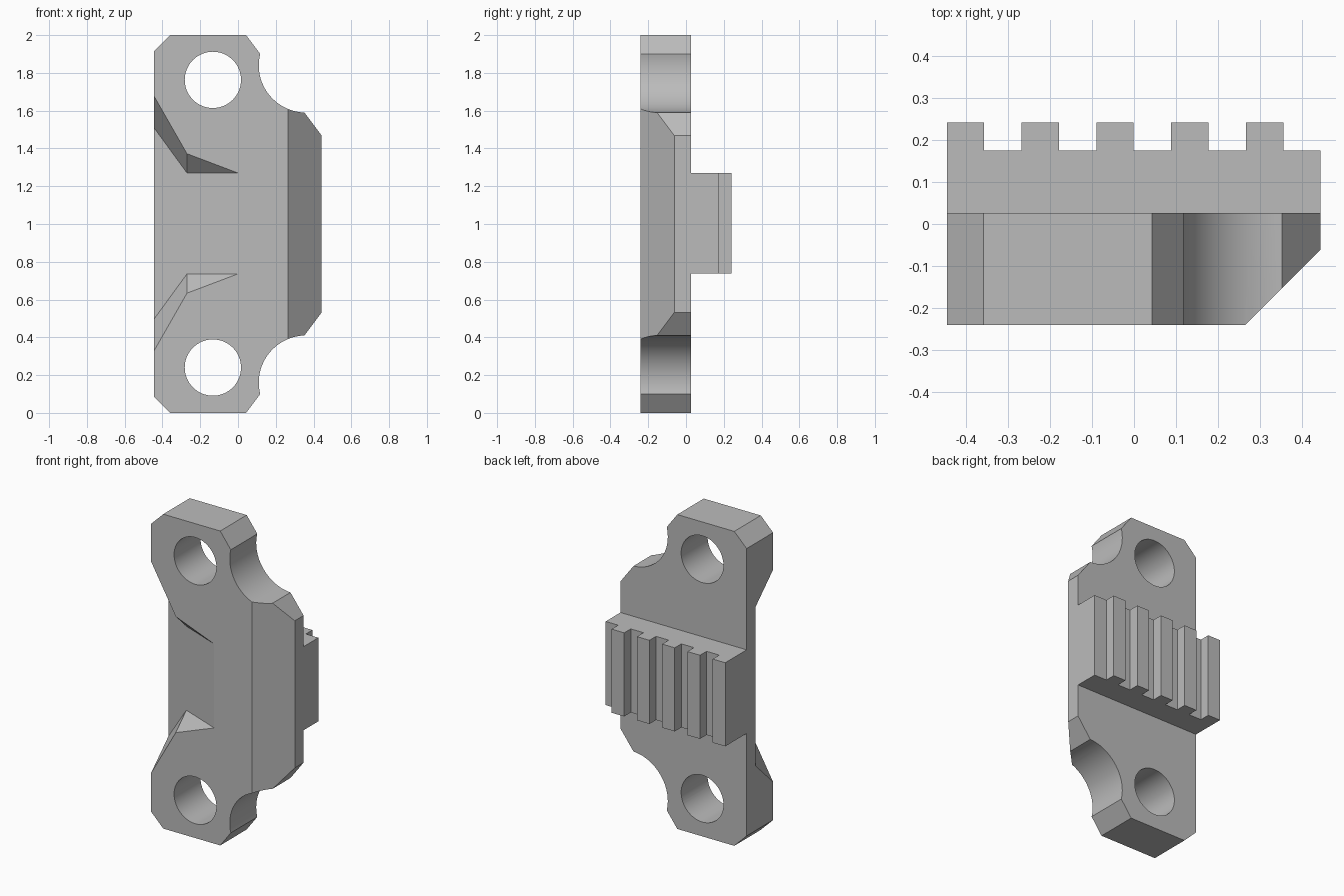
import bpy
import bmesh
from math import cos, sin, radians
from mathutils import Vector

cube = bpy.data.objects.get("Cube")
if cube:
    bpy.data.objects.remove(cube, do_unlink=True)

LEFT, RIGHT = -0.445, 0.443
FRONT, BACK = -0.24, 0.026

grey = bpy.data.materials.new("plain_grey")
grey.use_nodes = True
grey.diffuse_color = (0.5, 0.5, 0.5, 1)
grey.node_tree.nodes["Principled BSDF"].inputs["Base Color"].default_value = (0.5, 0.5, 0.5, 1)


def loft(name, start, end):
    """Solid between two matching outlines of 3D points."""
    bm = bmesh.new()
    a = [bm.verts.new(p) for p in start]
    b = [bm.verts.new(p) for p in end]
    bm.faces.new(a)
    bm.faces.new(b[::-1])
    for i in range(len(a)):
        j = (i + 1) % len(a)
        bm.faces.new((a[j], a[i], b[i], b[j]))
    bmesh.ops.recalc_face_normals(bm, faces=bm.faces)
    mesh = bpy.data.meshes.new(name)
    bm.to_mesh(mesh)
    bm.free()
    mesh.materials.append(grey)
    obj = bpy.data.objects.new(name, mesh)
    bpy.context.collection.objects.link(obj)
    return obj


def prism_y(name, outline, y0, y1):
    return loft(name, [(x, y0, z) for x, z in outline], [(x, y1, z) for x, z in outline])


def prism_z(name, outline, z0, z1):
    return loft(name, [(x, y, z0) for x, y in outline], [(x, y, z1) for x, y in outline])


def arc(cx, cz, r, start, end, steps):
    angles = [radians(start + (end - start) * i / steps) for i in range(steps + 1)]
    return [(cx + r * cos(t), cz + r * sin(t)) for t in angles]


def combine(target, other, operation):
    mod = target.modifiers.new("combine", 'BOOLEAN')
    mod.operation = operation
    mod.solver = 'EXACT'
    mod.object = other
    bpy.context.view_layer.objects.active = target
    bpy.ops.object.modifier_apply(modifier=mod.name)
    bpy.data.objects.remove(other, do_unlink=True)


# Plate outline: upper half with scalloped corner, mirrored downward
upper = [(LEFT, 1.914), (-0.358, 2), (0.043, 2)]
upper += arc(0.36, 1.84, 0.25, 166, 268, 24)
upper += [(RIGHT, 1.468)]
outline = upper + [(x, 2 - z) for x, z in reversed(upper)]
bracket = prism_y("toothed_bracket", outline, FRONT, BACK)

# Bolt holes
for z in (0.24, 1.763):
    hole = prism_y("hole_cutter", arc(-0.133, z, 0.149, 0, 354.375, 63), -0.5, 0.3)
    combine(bracket, hole, 'DIFFERENCE')

# Long bevel on the front of the scalloped side
bevel = prism_z("bevel_cutter", [(0.165, -0.34), (0.565, 0.06), (0.565, -0.34)], -0.1, 2.1)
combine(bracket, bevel, 'DIFFERENCE')

# Sloping pocket with flared walls on the opposite side
half = [(0.02, 0.267), (-0.27, 0.267), (-0.62, 0.747)]
pocket = half + [(x, -h) for x, h in reversed(half)]
floor, mouth = [], []
for x, h in pocket:
    y = FRONT - 0.394 * x
    flare = (y + 0.34) * 0.96 * (1 if h > 0 else -1)
    floor.append(Vector((x, y, 1.003 + h)))
    mouth.append(Vector((x, -0.34, 1.003 + h + flare)))
combine(bracket, loft("pocket_cutter", floor, mouth), 'DIFFERENCE')

# Toothed rack on the back
VALLEY, TIP = 0.175, 0.241
rack = [(RIGHT, -0.02), (LEFT, -0.02)]
for i in range(5):
    x0 = LEFT + i * 0.1778
    x1 = x0 + 0.0885
    if i:
        rack.append((x0, VALLEY))
    rack += [(x0, TIP), (x1, TIP), (x1, VALLEY)]
rack.append((RIGHT, VALLEY))
combine(bracket, prism_z("rack", rack, 0.738, 1.27), 'UNION')

# Smooth bores and scallops, sharp edges elsewhere
bpy.ops.object.select_all(action='DESELECT')
bracket.select_set(True)
bpy.context.view_layer.objects.active = bracket
bpy.ops.object.shade_smooth_by_angle(angle=radians(12))
